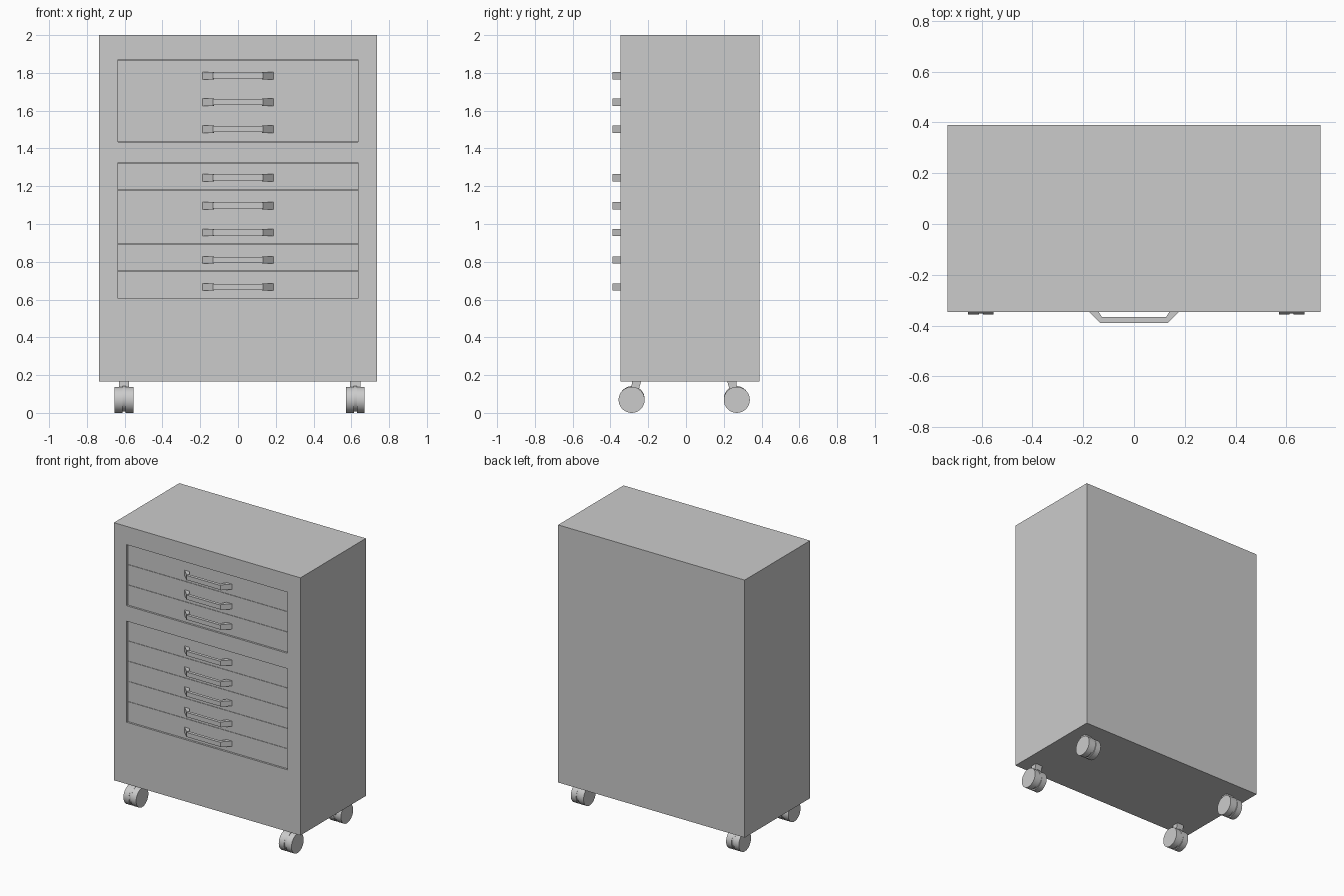
import bpy, bmesh, math
from mathutils import Vector

if "Cube" in bpy.data.objects:
    bpy.data.objects.remove(bpy.data.objects["Cube"])

FRONT, BACK = -0.347, 0.389
RECESS = 0.012
OPEN_X = 0.635


def box(name, x, y, z):
    sx, sy, sz = x[1] - x[0], y[1] - y[0], z[1] - z[0]
    bm = bmesh.new()
    bmesh.ops.create_cube(bm, size=1)
    bmesh.ops.scale(bm, vec=(sx, sy, sz), verts=bm.verts)
    bmesh.ops.translate(bm, vec=(sum(x) / 2, sum(y) / 2, sum(z) / 2), verts=bm.verts)
    return finish(name, bm)


def finish(name, bm):
    bmesh.ops.recalc_face_normals(bm, faces=bm.faces)
    me = bpy.data.meshes.new(name)
    bm.to_mesh(me)
    bm.free()
    ob = bpy.data.objects.new(name, me)
    bpy.context.collection.objects.link(ob)
    return ob


def prism(name, outline, axis):
    """Extrude a closed 3D outline along a vector."""
    bm = bmesh.new()
    face = bm.faces.new([bm.verts.new(p) for p in outline])
    ext = bmesh.ops.extrude_face_region(bm, geom=[face])
    moved = [v for v in ext["geom"] if isinstance(v, bmesh.types.BMVert)]
    bmesh.ops.translate(bm, vec=Vector(axis), verts=moved)
    return finish(name, bm)


def disc(name, x0, x1, cy, cz, r, sides=32):
    pts = [(x0, cy + r * math.cos(2 * math.pi * i / sides),
            cz + r * math.sin(2 * math.pi * i / sides)) for i in range(sides)]
    ob = prism(name, pts, (x1 - x0, 0, 0))
    for p in ob.data.polygons:
        p.use_smooth = True
    bpy.context.view_layer.objects.active = ob
    ob.select_set(True)
    bpy.ops.object.shade_smooth_by_angle(angle=math.radians(35))
    ob.select_set(False)
    return ob


# Cabinet shell with two shallow drawer bays cut into the front
cabinet = box("cabinet_body", (-0.735, 0.735), (FRONT, BACK), (0.165, 2.0))
bays = [(1.435, 1.87, [1.785, 1.645, 1.502]),
        (0.605, 1.325, [1.245, 1.097, 0.955, 0.809, 0.667])]
for i, (z0, z1, _) in enumerate(bays):
    cutter = box(f"bay_cutter_{i}", (-OPEN_X, OPEN_X), (FRONT - 0.1, FRONT + 0.03), (z0, z1))
    cutter.hide_render = True
    cutter.hide_set(True)
    mod = cabinet.modifiers.new(f"bay_{i}", "BOOLEAN")
    mod.object = cutter
    mod.solver = "EXACT"


def handle(z):
    # Centre grip and two splayed legs reaching back to the drawer front
    box("handle_grip", (-0.133, 0.133), (-0.389, -0.367), (z - 0.016, z + 0.016))
    for s in (-1, 1):
        h = 0.019
        pts = [(s * 0.133, -0.389), (s * 0.187, FRONT + RECESS),
               (s * 0.146, FRONT + RECESS), (s * 0.126, -0.367)]
        prism("handle_leg", [(x, y, z - h) for x, y in pts], (0, 0, 2 * h))


# Drawer fronts with hairline gaps, plus handles
GAP = 0.001
for z0, z1, handles in bays:
    n = len(handles)
    pitch = (z1 - z0) / n
    for i, hz in enumerate(handles):
        top = z1 - i * pitch
        box("drawer_front", (-OPEN_X + GAP, OPEN_X - GAP),
            (FRONT + RECESS, FRONT + 0.031), (top - pitch + GAP, top - GAP))
        handle(hz)

# Casters: twin wheels, a cover between them and a slanted stem
for cx in (-0.603, 0.621):
    for cy, s in ((-0.288, -1), (0.269, 1)):
        cz, r = 0.069, 0.069
        disc("caster_wheel", cx - 0.05, cx - 0.008, cy, cz, r)
        disc("caster_wheel", cx + 0.008, cx + 0.05, cy, cz, r)
        disc("caster_cover", cx - 0.009, cx + 0.009, cy - s * 0.002, cz + 0.006, 0.067)
        stem = [(cy - s * 0.002, 0.166), (cy - s * 0.05, 0.166),
                (cy - s * 0.036, 0.115), (cy + s * 0.002, 0.115)]
        prism("caster_stem", [(cx - 0.027, y, z) for y, z in stem], (0.054, 0, 0))
